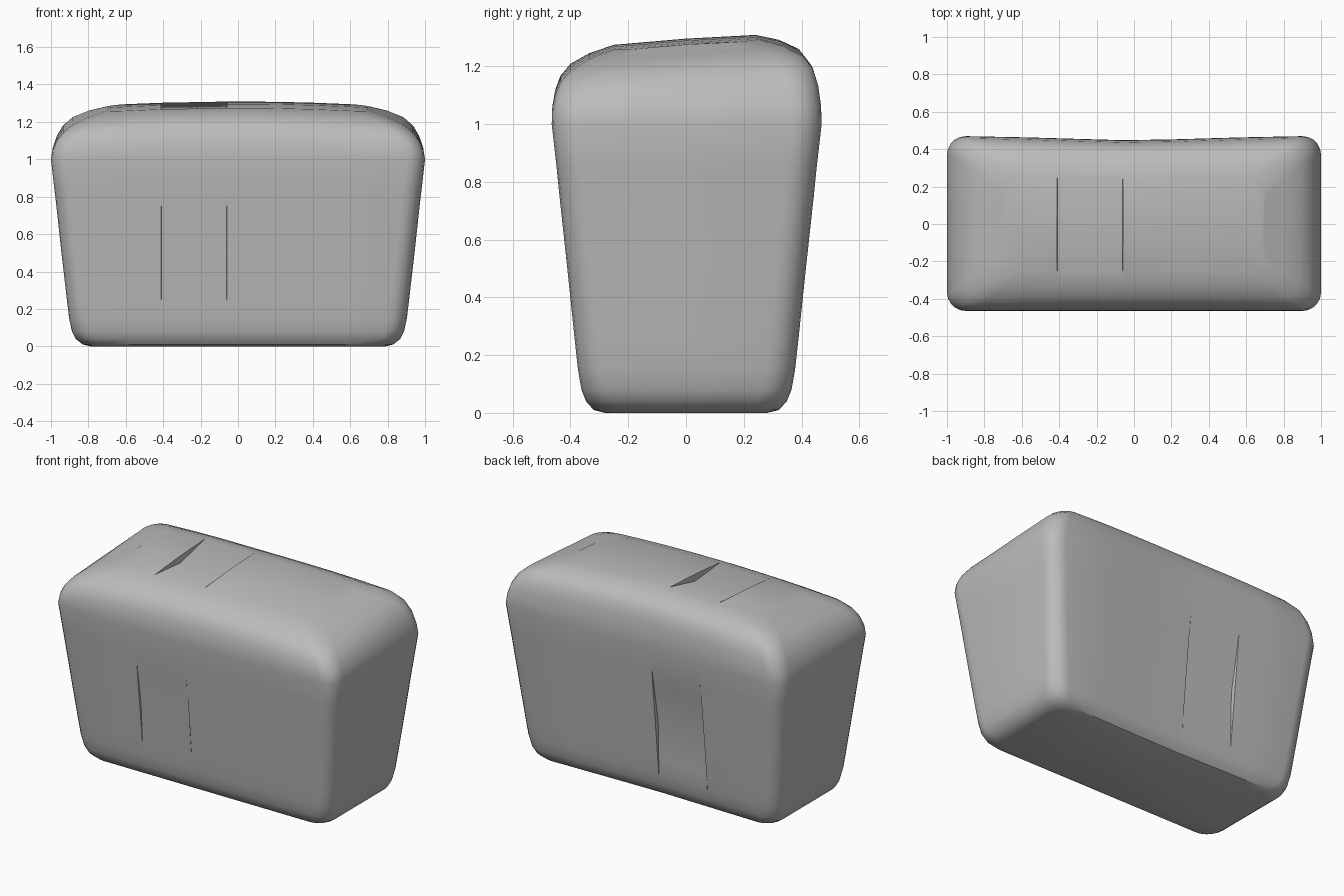
import bpy, bmesh, math

cube = bpy.data.objects.get("Cube")
if cube:
    bpy.data.objects.remove(cube, do_unlink=True)

# One plain grey material
mat = bpy.data.materials.new("stone_grey")
mat.use_nodes = True
grey = (0.5, 0.5, 0.5, 1)
mat.diffuse_color = grey
mat.node_tree.nodes["Principled BSDF"].inputs["Base Color"].default_value = grey

# Body levels: height, half width, half depth
LEVELS = [(0, .79, .28), (.01, .83, .32), (.04, .868, .346), (.08, .888, .362),
          (.15, .903, .374), (.25, .915, .385), (.5, .944, .411), (.75, .971, .438),
          (.85, .983, .448), (1, 1, .465), (1.06, .99, .463), (1.12, .968, .453),
          (1.17, .935, .435), (1.21, .885, .4), (1.242, .8, .335), (1.265, .7, .25)]
CORNER = .1
SLOT = (-.41, -.06)
GAP = .001
COLUMNS = [-.57, SLOT[0] - GAP, SLOT[0] + GAP, SLOT[1] - GAP, SLOT[1] + GAP, .2, .4, .57]


def in_slot(x):
    return SLOT[0] < x < SLOT[1]


def half_outline(hx, hy):
    """Front half of a rounded rectangle, left to right."""
    arc = [math.pi / 2 * i / 5 for i in range(6)]
    left = [(-hx + CORNER * (1 - math.cos(a)), -hy + CORNER * (1 - math.sin(a))) for a in arc]
    right = [(-x, y) for x, y in reversed(left)]
    return left + [(x, -hy) for x in COLUMNS] + right


def shape(x, y, z):
    """Dents the slot, bows the back and crowns the top."""
    if in_slot(x):
        if y > 0:
            y -= .028 * max(0, 1 - abs(z - .5) / .35)
        else:
            y += .012 * max(0, 1 - abs(z - .5) / .25)
    if y > 0:
        y *= 1.01 - .05 * max(0, 1 - abs(x) / .8)
    k = min(1, max(0, (z - 1) / .24))
    k = k * k * (3 - 2 * k)
    z += k * (.027 * (1 - (x / .8) ** 2) + .07 * y)
    return x, y, z


bm = bmesh.new()
rings = []
for z, hx, hy in LEVELS:
    front = half_outline(hx, hy)
    back = [(x, -y) for x, y in reversed(front)]
    outline = front + [(hx, 0)] + back + [(-hx, 0)]
    rings.append([bm.verts.new(shape(x, y, z)) for x, y in outline])

# Walls and underside
count = len(rings[0])
for low, high in zip(rings, rings[1:]):
    for i in range(count):
        j = (i + 1) % count
        bm.faces.new((low[i], low[j], high[j], high[i]))
bm.faces.new(list(reversed(rings[0])))

# Top, folded along its middle where the slot dips
top = rings[-1]
n = count // 2 - 1
front, back = top[:n], list(reversed(top[n + 1:-1]))
middle = [top[-1]]
for f, b in zip(front[1:-1], back[1:-1]):
    p = (f.co + b.co) / 2
    if in_slot(p.x):
        p.z -= .04
    else:
        p.z += .004
    middle.append(bm.verts.new(p))
middle.append(top[n])
for a, b in ((front, middle), (middle, back)):
    for i in range(n - 1):
        bm.faces.new((a[i], a[i + 1], b[i + 1], b[i]))

bmesh.ops.recalc_face_normals(bm, faces=bm.faces)
mesh = bpy.data.meshes.new("loaf_body")
bm.to_mesh(mesh)
bm.free()
mesh.materials.append(mat)
body = bpy.data.objects.new("loaf_body", mesh)
bpy.context.collection.objects.link(body)
bpy.ops.object.select_all(action="DESELECT")
body.select_set(True)
bpy.context.view_layer.objects.active = body
bpy.ops.object.shade_smooth_by_angle(angle=math.radians(35))
